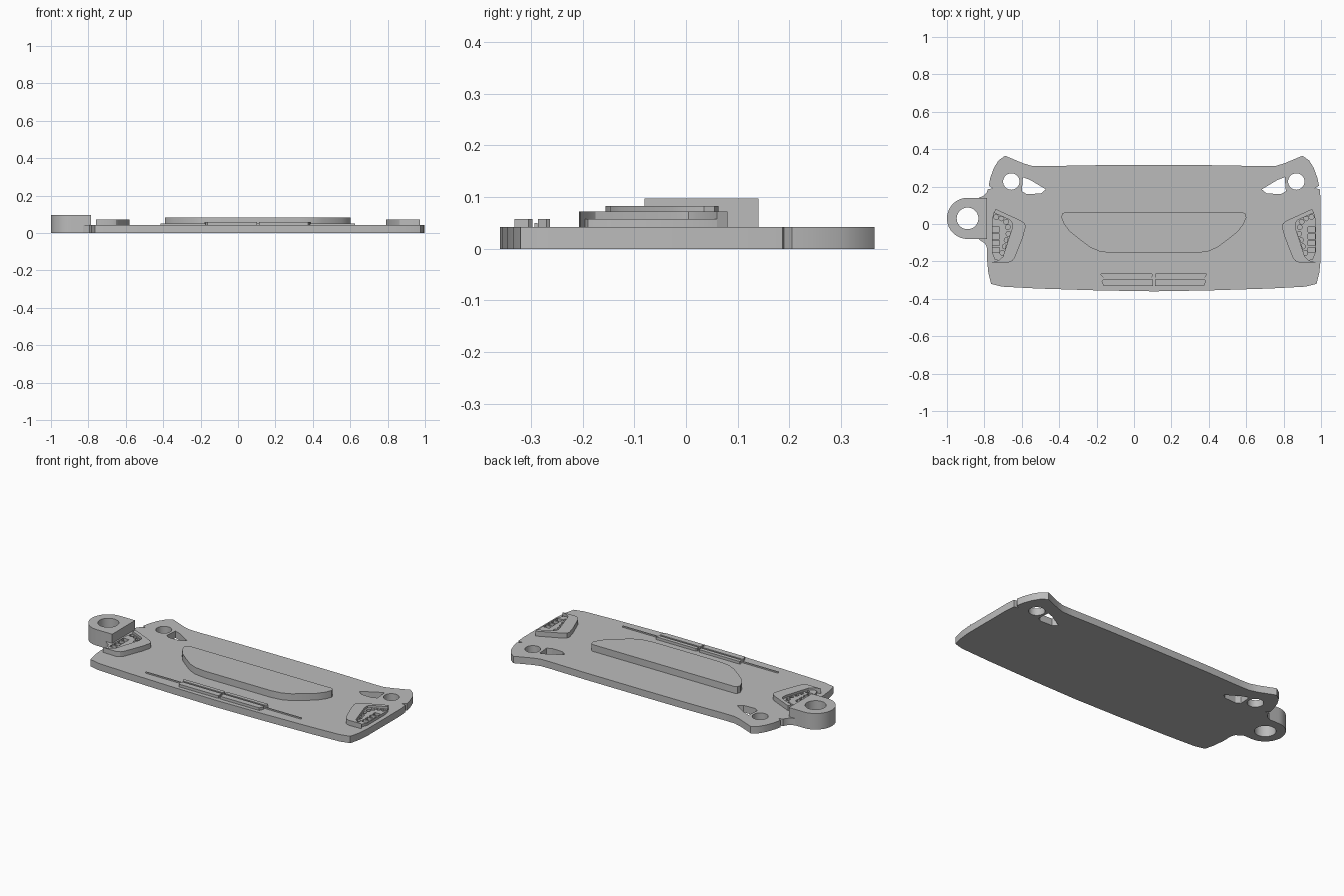
import bpy, bmesh, math
from mathutils import Vector

cube = bpy.data.objects.get("Cube")
if cube:
    bpy.data.objects.remove(cube)

grey = bpy.data.materials.new("plain grey")
grey.use_nodes = True
grey.diffuse_color = (0.5, 0.5, 0.5, 1)
grey.node_tree.nodes["Principled BSDF"].inputs["Base Color"].default_value = (0.5, 0.5, 0.5, 1)

CX = 0.106      # centre line of the plate
TOP = 0.042     # plate thickness


def circle(x, y, r, n=32):
    return [(x + r * math.cos(2 * math.pi * i / n), y + r * math.sin(2 * math.pi * i / n))
            for i in range(n)]


def box(x, y, w, h):
    return [(x - w, y - h), (x + w, y - h), (x + w, y + h), (x - w, y + h)]


def placed(points, side=1):
    """Move points from centre-line coordinates to the plate."""
    return [(CX + side * x, y) for x, y in points]


def slab(name, loops, z0, z1):
    """Extrude an outline; further loops become holes."""
    curve = bpy.data.curves.new(name, 'CURVE')
    curve.dimensions = '2D'
    curve.fill_mode = 'BOTH'
    curve.extrude = (z1 - z0) / 2
    for loop in loops:
        spline = curve.splines.new('POLY')
        spline.points.add(len(loop) - 1)
        for p, (x, y) in zip(spline.points, loop):
            p.co = (x, y, 0, 1)
        spline.use_cyclic_u = True
    temp = bpy.data.objects.new(name + "_outline", curve)
    bpy.context.collection.objects.link(temp)
    deps = bpy.context.evaluated_depsgraph_get()
    mesh = bpy.data.meshes.new_from_object(temp.evaluated_get(deps))
    bpy.data.objects.remove(temp)
    bpy.data.curves.remove(curve)
    bm = bmesh.new()
    bm.from_mesh(mesh)
    bmesh.ops.remove_doubles(bm, verts=bm.verts, dist=1e-5)
    bmesh.ops.translate(bm, verts=bm.verts, vec=Vector((0, 0, (z0 + z1) / 2)))
    bmesh.ops.recalc_face_normals(bm, faces=bm.faces)
    bm.to_mesh(mesh)
    bm.free()
    mesh.materials.clear()
    mesh.materials.append(grey)
    mesh.shade_smooth()
    mesh.set_sharp_from_angle(angle=math.radians(30))
    obj = bpy.data.objects.new(name, mesh)
    bpy.context.collection.objects.link(obj)
    return obj


# Base plate: half outline from back centre to front centre
half = [(0, .315), (.35, .314), (.58, .309), (.65, .31), (.70, .325), (.795, .365),
        (.83, .34), (.855, .30), (.875, .245), (.883, .205), (.86, .19), (.887, .187),
        (.892, .13), (.892, -.19), (.885, -.26), (.87, -.32), (.81, -.335),
        (.62, -.345), (.3, -.355), (0, -.36)]
bridge = [(-.785, -.13), (-.795, -.105), (-.83, -.082), (-.83, .14), (-.805, .15), (-.787, .17)]
left = placed(half[-2:0:-1], -1)
split = len(left) - half.index((.892, .13))
left = left[:split] + bridge + left[split + 1:]
window = [(.577, .185), (.604, .163), (.68, .16), (.706, .175), (.70, .25), (.66, .235)]
holes = []
for side in (1, -1):
    holes += [placed(circle(.762, .227, .044), side), placed(window, side)]
slab("base_plate", [placed(half) + left] + holes, 0, TOP)

# Key ring tab
rx, ry, rr = -.89, .03, .11
arc = [(rx + rr * math.cos(math.radians(a)), ry + rr * math.sin(math.radians(a)))
       for a in range(90, 271, 6)]
slab("ring_tab", [arc + [(-.787, ry - rr), (-.787, ry + rr)], circle(rx, ry, .058, 40)], 0, .097)

# Raised centre panel
panel = [(.475, .063), (.49, .055), (.495, .035), (.48, 0), (.45, -.04), (.40, -.08),
         (.34, -.125), (.29, -.147), (.22, -.156)]
slab("centre_panel", [placed(panel) + placed(panel[::-1], -1)], TOP, .083)

# Lamps: a raised frame with a lower perforated insert
inner = [(.856, .06), (.77, .022), (.757, .005), (.757, -.02), (.807, -.175), (.83, -.195)]
outer = [(.866, -.205), (.78, -.207), (.757, -.198), (.743, -.18), (.70, -.07),
         (.685, -.015), (.69, .003), (.71, .018), (.845, .08)]
insert = inner + [(.85, -.19), (.866, -.15), (.866, .02)]
dots = [(.843, .037), (.815, .03), (.79, .012), (.78, -.017), (.777, -.052),
        (.787, -.086), (.797, -.12), (.81, -.155)]
for side, word in ((1, "left"), (-1, "right")):
    slab(word + "_lamp_frame", [placed(inner + outer, side)], TOP, .072)
    cells = [placed(circle(x, y, .013, 12), side) for x, y in dots]
    cells += [placed(box(.843, -.03 - .036 * i, .019, .013), side) for i in range(4)]
    slab(word + "_lamp_insert", [placed(insert, side)] + cells, TOP, .058)

# Grille: a long thin bar and two pairs of strips
bar = [(.52, -.287), (.52, -.293)]
slab("grille_bar", [placed(bar) + placed(bar[::-1], -1)], TOP, .05)
upper = [(.005, -.270), (.012, -.263), (.28, -.263), (.285, -.27), (.272, -.286), (.01, -.286)]
lower = [(.005, -.297), (.272, -.297), (.28, -.305), (.268, -.332), (.005, -.332)]
for side, word in ((1, "left"), (-1, "right")):
    slab(word + "_upper_grille", [placed(upper, side)], TOP, .058)
    slab(word + "_lower_grille", [placed(lower, side)], TOP, .058)
